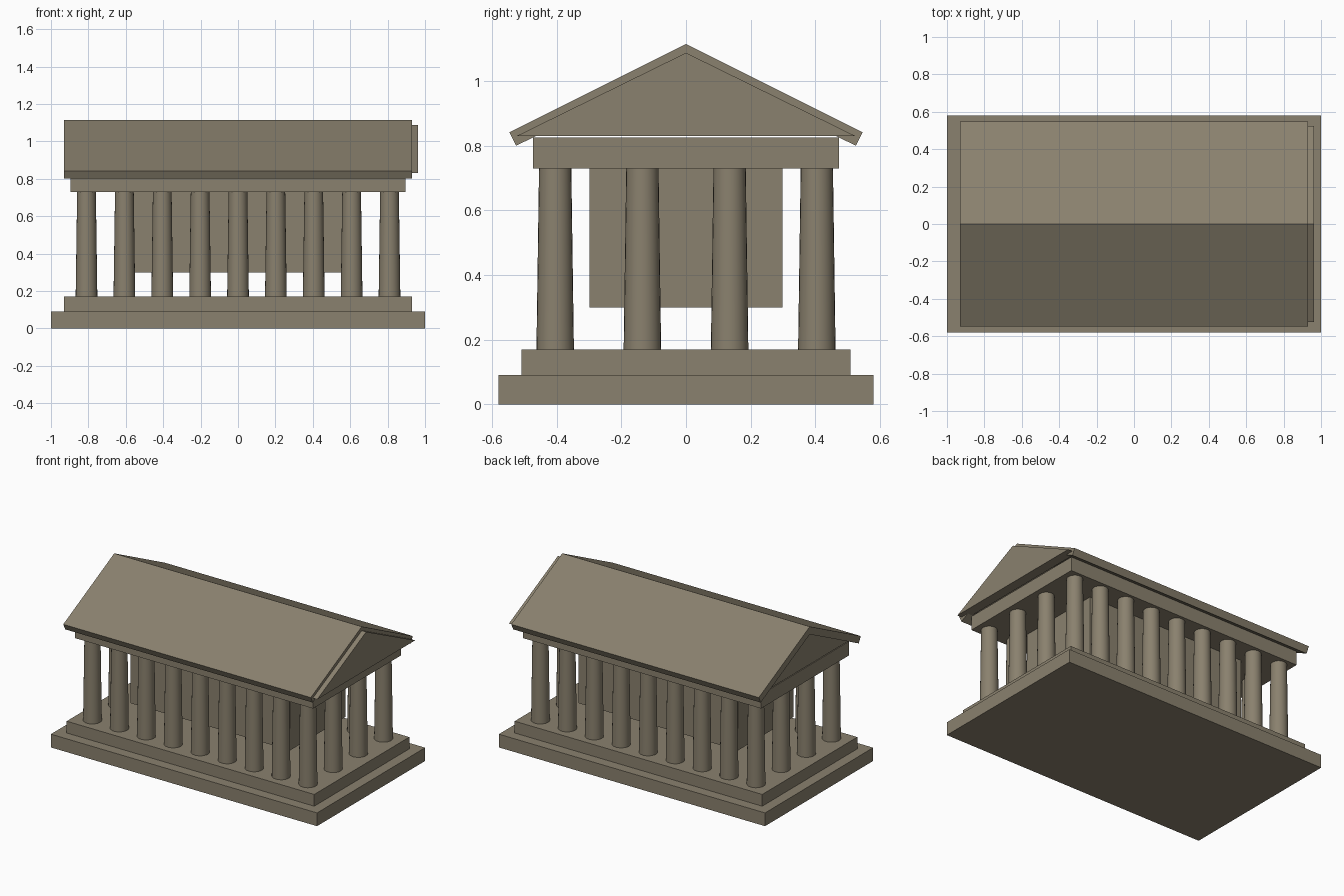
import bpy
import bmesh

if "Cube" in bpy.data.objects:
    bpy.data.objects.remove(bpy.data.objects["Cube"])

stone = bpy.data.materials.new("weathered_stone")
stone.diffuse_color = (0.254, 0.219, 0.156, 1.0)
stone.use_nodes = True
stone.node_tree.nodes["Principled BSDF"].inputs["Base Color"].default_value = stone.diffuse_color


def finish(name, bm):
    bmesh.ops.recalc_face_normals(bm, faces=bm.faces)
    me = bpy.data.meshes.new(name)
    bm.to_mesh(me)
    bm.free()
    ob = bpy.data.objects.new(name, me)
    me.materials.append(stone)
    bpy.context.collection.objects.link(ob)
    return ob


def prism(name, profile, x0, x1):
    """Extrude a (y, z) profile along x."""
    bm = bmesh.new()
    face = bm.faces.new([bm.verts.new((x0, y, z)) for y, z in profile])
    ext = bmesh.ops.extrude_face_region(bm, geom=[face])
    moved = [g for g in ext["geom"] if isinstance(g, bmesh.types.BMVert)]
    bmesh.ops.translate(bm, verts=moved, vec=(x1 - x0, 0, 0))
    return finish(name, bm)


def block(name, hx, hy, z0, z1):
    return prism(name, [(-hy, z0), (hy, z0), (hy, z1), (-hy, z1)], -hx, hx)


# Stepped base
block("lower_step", 1.0, 0.58, 0.0, 0.09)
block("upper_step", 0.93, 0.51, 0.09, 0.17)

# Inner chamber and beam above the columns
block("inner_chamber", 0.6, 0.298, 0.30, 0.75)
block("entablature", 0.895, 0.473, 0.73, 0.825)


# Tapered columns around the perimeter
def column(x, y):
    bm = bmesh.new()
    bmesh.ops.create_cone(bm, cap_ends=True, segments=24, radius1=0.058,
                          radius2=0.05, depth=0.56)
    bmesh.ops.translate(bm, verts=bm.verts, vec=(x, y, 0.45))
    for f in bm.faces:
        f.smooth = len(f.verts) == 4
    for e in bm.edges:
        e.smooth = all(len(f.verts) == 4 for f in e.link_faces)
    finish("column", bm)


for i in range(9):
    for j in range(4):
        if i in (0, 8) or j in (0, 3):
            column(-0.81 + i * 0.2025, -0.405 + j * 0.27)

# Sloping roof slabs, mirrored about the ridge
for side, s in (("front", -1), ("back", 1)):
    prism(side + "_roof_slab",
          [(0, 1.115), (s * 0.547, 0.842), (s * 0.526, 0.80), (s * -0.021, 1.073)],
          -0.93, 0.93)

# Triangular gables: the right one projects, the left one sits under the roof
gable = [(-0.525, 0.83), (0.525, 0.83), (0, 1.088)]
prism("right_pediment", gable, 0.895, 0.963)
prism("left_pediment", gable, -0.895, -0.827)
